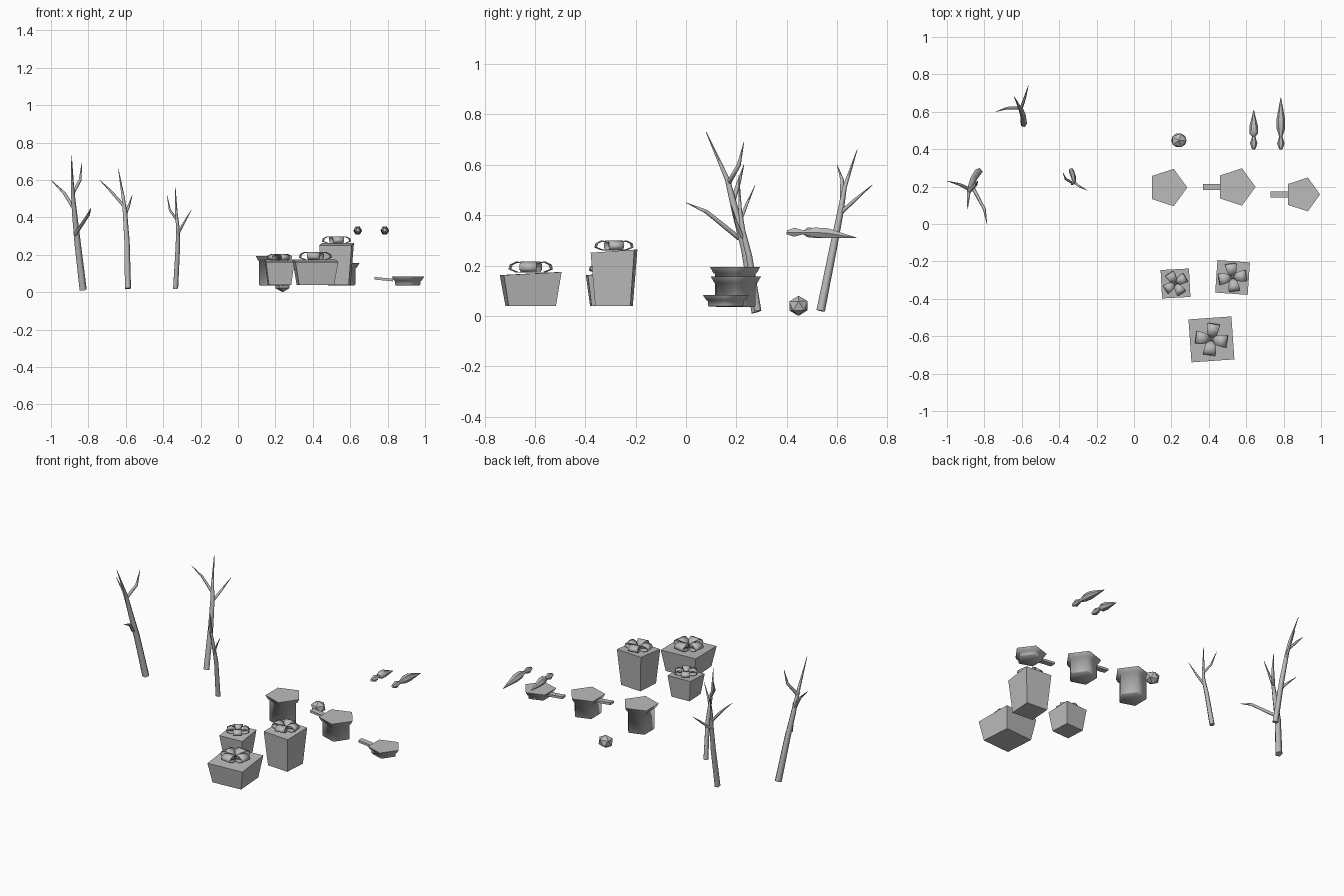
import bpy
import bmesh
import math
from mathutils import Vector, Matrix

default_cube = bpy.data.objects.get("Cube")
if default_cube:
    bpy.data.objects.remove(default_cube, do_unlink=True)

# Single plain grey material shared by every part
grey = bpy.data.materials.new("plain grey")
grey.use_nodes = True
grey_colour = (0.5, 0.5, 0.5, 1.0)
grey.diffuse_color = grey_colour
grey.node_tree.nodes["Principled BSDF"].inputs["Base Color"].default_value = grey_colour


def finish(name, bm, smooth_angle=0.0):
    """Turn a bmesh into a named object, smoothed below the given angle."""
    bmesh.ops.recalc_face_normals(bm, faces=bm.faces)
    mesh = bpy.data.meshes.new(name)
    bm.to_mesh(mesh)
    bm.free()
    mesh.materials.append(grey)
    if smooth_angle:
        mesh.shade_smooth()
        mesh.set_sharp_from_angle(angle=math.radians(smooth_angle))
    obj = bpy.data.objects.new(name, mesh)
    bpy.context.collection.objects.link(obj)
    return obj


def tube(bm, points, radii, sides=5):
    """Sweep a polygon along a path, with one radius per point."""
    points = [Vector(p) for p in points]
    turn = Vector((0, 0, 1)).rotation_difference(points[-1] - points[0])
    rings = []
    for point, radius in zip(points, radii):
        ring = []
        for i in range(sides):
            a = math.tau * i / sides
            offset = turn @ Vector((math.cos(a), math.sin(a), 0))
            ring.append(bm.verts.new(point + offset * radius))
        rings.append(ring)
    for low, high in zip(rings, rings[1:]):
        for i in range(sides):
            j = (i + 1) % sides
            bm.faces.new((low[i], low[j], high[j], high[i]))
    bm.faces.new(rings[0][::-1])
    bm.faces.new(rings[-1])


def tree(name, girth, trunk, branches):
    """Bare tree: a tapering trunk plus thin pointed branches."""
    bm = bmesh.new()
    taper = [1, 0.88, 0.72, 0.5, 0.07]
    tube(bm, trunk, [girth * t for t in taper])
    for path in branches:
        tube(bm, path, [girth * t for t in (0.5, 0.4, 0.06)])
    finish(name, bm, 80)


tree("tall_tree", 0.021,
     [(-.83, .28, .015), (-.86, .235, .27), (-.875, .195, .42),
      (-.885, .165, .54), (-.89, .08, .73)],
     [[(-.87, .21, .31), (-.80, .08, .415), (-.786, 0, .45)],
      [(-.88, .185, .45), (-.93, .21, .53), (-1, .23, .6)],
      [(-.883, .17, .53), (-.845, .21, .60), (-.835, .23, .69)]])
tree("middle_tree", 0.018,
     [(-.59, .535, .02), (-.595, .585, .27), (-.605, .615, .42),
      (-.615, .63, .51), (-.64, .68, .66)],
     [[(-.61, .62, .46), (-.68, .62, .54), (-.74, .60, .6)],
      [(-.605, .615, .41), (-.585, .67, .46), (-.565, .74, .52)]])
tree("small_tree", 0.015,
     [(-.335, .285, .02), (-.323, .25, .24), (-.322, .225, .34),
      (-.33, .215, .42), (-.335, .21, .56)],
     [[(-.322, .225, .31), (-.29, .20, .37), (-.25, .18, .44)],
      [(-.33, .22, .39), (-.365, .24, .44), (-.38, .275, .52)]])


def pot(name, x, y, base, top, radius, handle_end=None):
    """Five-sided pot with a flared rim and an optional flat handle."""
    bm = bmesh.new()
    rim = min(0.028, (top - base) * 0.5)
    levels = [base, base + 0.006, top - rim, top - rim * 0.9, top - 0.004, top]
    widths = [0.74, 0.79, 0.79, 0.86, 0.98, 1.0]
    tube(bm, [(x, y, z) for z in levels], [radius * w for w in widths])
    finish(name, bm, 75)
    if handle_end is not None:
        start = x - radius * 0.75
        bm = bmesh.new()
        bmesh.ops.create_cube(bm, size=1)
        for v in bm.verts:
            outer = v.co.x < 0
            height = top - (0.008 if outer else 0.018) + v.co.z * 0.014
            v.co = (handle_end if outer else start, y + v.co.y * 0.034, height)
        finish(name + "_handle", bm)


pot("deep_pot", 0.18, 0.195, 0.035, 0.195, 0.105)
pot("saucepan", 0.545, 0.198, 0.036, 0.157, 0.105, 0.37)
pot("frying_pan", 0.90, 0.158, 0.037, 0.083, 0.095, 0.73)


# Two pointed daggers lying along y
def dagger(name, x, length):
    bm = bmesh.new()
    start, height = 0.40, 0.332
    handle = [(0, 0.009), (0.03, 0.02), (0.068, 0.009)]
    blade = [(0.39, 0.022), (0.58, 0.023), (1, 0.0012)]
    path = [(x, start + d, height) for d, r in handle]
    path += [(x, start + f * length, height - 0.022 * max(0, f - 0.5) * 2) for f, r in blade]
    tube(bm, path, [r for d, r in handle + blade], sides=6)
    finish(name, bm, 50)


dagger("short_dagger", 0.64, 0.21)
dagger("long_dagger", 0.785, 0.277)

# Faceted stone
stone = bmesh.new()
bmesh.ops.create_icosphere(stone, subdivisions=1, radius=1)
for v in stone.verts:
    lean = 1 + 0.1 * v.co.y * v.co.z
    v.co = Vector((0.24 + v.co.x * 0.046, 0.447 + v.co.y * 0.043, 0.04 + v.co.z * 0.04 * lean))
finish("stone", stone)


def gift(name, x, y, half, base_half, top, turn, bow_size, bow_turn):
    """Tapered box, wider at the top, with a bow of four ribbon loops."""
    bm = bmesh.new()
    bmesh.ops.create_cube(bm, size=2)
    for v in bm.verts:
        upper = v.co.z > 0
        size = half if upper else base_half
        height = top + 0.006 * v.co.y if upper else 0.04
        v.co = Vector((v.co.x * size, v.co.y * size, height))
    place = Matrix.Translation((x, y, 0)) @ Matrix.Rotation(math.radians(turn), 4, "Z")
    bm.transform(place)
    finish(name + "_box", bm)

    # Each loop: reach, height and half width, as fractions of the bow size
    loop = [(0.04, 0.08, 0.22), (0.3, 0.48, 0.3), (0.65, 0.56, 0.38),
            (0.93, 0.42, 0.4), (1, 0.2, 0.4), (0.65, 0.05, 0.36), (0.04, 0.04, 0.22)]
    bm = bmesh.new()
    for k in range(4):
        spin = Matrix.Rotation(math.radians(bow_turn + 90 * k), 4, "Z")
        move = Matrix.Translation((x, y, top)) @ spin
        rows = []
        for reach, rise, width in loop:
            rows.append([bm.verts.new(move @ (Vector((reach, side * width, rise)) * bow_size))
                         for side in (-1, 1)])
        for a, b in zip(rows, rows[1:]):
            bm.faces.new((a[0], a[1], b[1], b[0]))
    bow = finish(name + "_bow", bm, 50)
    thickness = bow.modifiers.new("ribbon thickness", "SOLIDIFY")
    thickness.thickness = 0.003


gift("wide_gift", 0.414, -0.617, 0.115, 0.094, 0.168, 4, 0.085, -8)
gift("tall_gift", 0.527, -0.286, 0.087, 0.070, 0.257, -4, 0.075, 8)
gift("small_gift", 0.222, -0.318, 0.076, 0.060, 0.168, 3, 0.064, 32)
